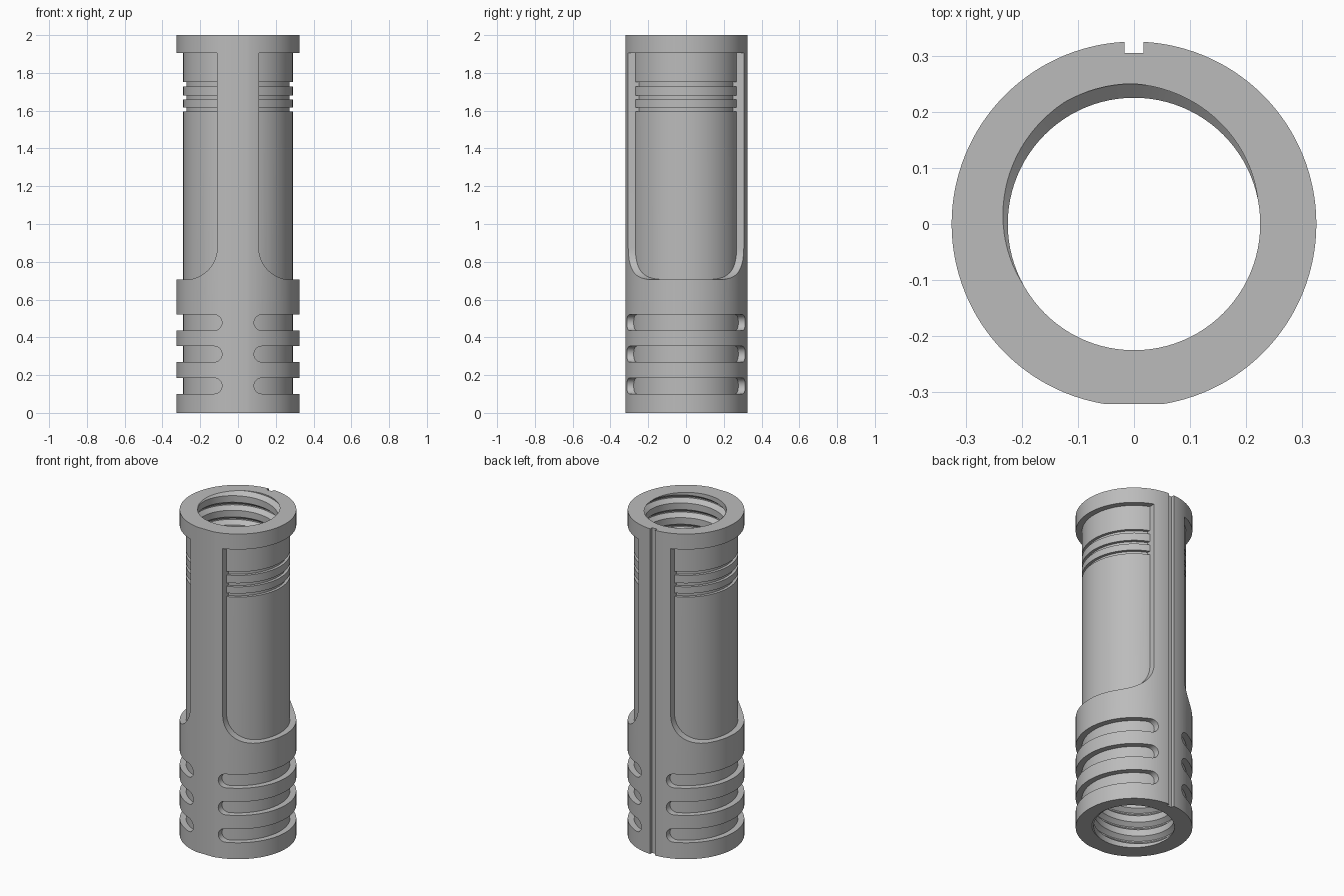
import bpy, bmesh
from math import sin, cos, pi, radians

if "Cube" in bpy.data.objects:
    bpy.data.objects.remove(bpy.data.objects["Cube"], do_unlink=True)

HEIGHT, R_OUT, R_CORE, R_BORE, R_ROOT = 2.0, 0.325, 0.29, 0.225, 0.25
SEG = 128

metal = bpy.data.materials.new("plain grey")
metal.use_nodes = True
metal.diffuse_color = (0.5, 0.5, 0.5, 1)
metal.node_tree.nodes["Principled BSDF"].inputs["Base Color"].default_value = (0.5, 0.5, 0.5, 1)


def finish(name, bm):
    bmesh.ops.recalc_face_normals(bm, faces=bm.faces)
    mesh = bpy.data.meshes.new(name)
    bm.to_mesh(mesh)
    bm.free()
    mesh.materials.append(metal)
    ob = bpy.data.objects.new(name, mesh)
    bpy.context.collection.objects.link(ob)
    return ob


def lathe(name, profile):
    """Closed solid turned from (radius, z) points, bottom to top."""
    bm = bmesh.new()
    rings = [[bm.verts.new((r * cos(2 * pi * i / SEG), r * sin(2 * pi * i / SEG), z))
              for i in range(SEG)] for r, z in profile]
    for a, b in zip(rings, rings[1:]):
        for i in range(SEG):
            k = (i + 1) % SEG
            bm.faces.new((a[i], a[k], b[k], b[i]))
    bm.faces.new(rings[0])
    bm.faces.new(rings[-1])
    return finish(name, bm)


def add_prism(bm, outline, y0, y1):
    """Extrude an (x, z) outline along y."""
    face = bm.faces.new([bm.verts.new((x, y0, z)) for x, z in outline])
    out = bmesh.ops.extrude_face_region(bm, geom=[face])
    bmesh.ops.translate(bm, vec=(0, y1 - y0, 0),
                        verts=[g for g in out["geom"] if isinstance(g, bmesh.types.BMVert)])


def arc(cx, cz, r, start, end, steps=16):
    angles = [radians(start + (end - start) * i / steps) for i in range(steps + 1)]
    return [(cx + r * cos(a), cz + r * sin(a)) for a in angles]


def combine(target, tool, operation):
    mod = target.modifiers.new(operation.lower(), 'BOOLEAN')
    mod.operation, mod.object, mod.solver = operation, tool, 'EXACT'
    bpy.context.view_layer.objects.active = target
    bpy.ops.object.modifier_apply(modifier=mod.name)
    bpy.data.objects.remove(tool, do_unlink=True)


def thread_plug():
    """Helical plug that cuts the threaded bore."""
    pitch, n, turns = 0.09, 96, 26
    knots = [(0.0, R_BORE), (0.25, R_ROOT), (0.33, R_ROOT), (0.55, R_BORE)]
    rows = [(t + f, r) for t in range(turns) for f, r in knots]
    # place the groove so that it runs out at the back of the top rim
    base = HEIGHT - pitch * (23 + 0.29 + 105 / 360)
    bm = bmesh.new()
    grid = [[bm.verts.new((r * cos(2 * pi * i / n), r * sin(2 * pi * i / n),
                           base + pitch * (f + i / n))) for i in range(n)] for f, r in rows]
    k = len(knots)
    for j in range(len(rows) - 1):
        for i in range(n):
            if i < n - 1:
                a, b = grid[j][i + 1], grid[j + 1][i + 1]
            elif j + 1 + k < len(rows):
                a, b = grid[j + k][0], grid[j + 1 + k][0]
            else:
                continue
            bm.faces.new((grid[j][i], a, b, grid[j + 1][i]))
    # close both ends with fans well outside the body
    mid = HEIGHT / 2
    rim = [e for e in bm.edges if e.is_boundary]
    low = bm.verts.new((0, 0, -0.4))
    high = bm.verts.new((0, 0, HEIGHT + 0.4))
    for e in rim:
        v, w = e.verts
        bm.faces.new((v, w, low if v.co.z < mid else high))
    return finish("thread_cutter", bm)


# outer sleeve
body = lathe("threaded_grip_sleeve", [(R_OUT, 0), (R_OUT, HEIGHT)])

# side pockets, lower finger slots, rear key slot and front flat
cut = bmesh.new()
for s in (-1, 1):
    pocket = [(0.11, 1.905), (0.5, 1.905), (0.5, 0.705)] + arc(0.28, 0.875, 0.17, 270, 180)
    add_prism(cut, [(s * x, z) for x, z in pocket], -0.5, 0.5)
    for z in (0.143, 0.311, 0.478):
        slot = [(0.5, z + 0.042)] + arc(0.127, z, 0.042, 90, 270) + [(0.5, z - 0.042)]
        add_prism(cut, [(s * x, h) for x, h in slot], -0.5, 0.5)
for half, y0, y1 in ((0.017, 0.305, 0.45), (0.2, -0.45, -0.3205)):
    add_prism(cut, [(-half, -0.1), (half, -0.1), (half, 2.1), (-half, 2.1)], y0, y1)
combine(body, finish("pocket_cutter", cut), 'DIFFERENCE')

# inner core with three decorative grooves
profile = [(R_CORE, 0.05)]
for z in (1.607, 1.67, 1.74):
    profile += [(R_CORE, z - 0.011), (0.273, z - 0.011), (0.273, z + 0.011), (R_CORE, z + 0.011)]
profile.append((R_CORE, 1.95))
combine(body, lathe("core", profile), 'UNION')

# threaded bore
combine(body, thread_plug(), 'DIFFERENCE')

bpy.ops.object.select_all(action='DESELECT')
body.select_set(True)
bpy.context.view_layer.objects.active = body
bpy.ops.object.shade_smooth_by_angle(angle=radians(25))
